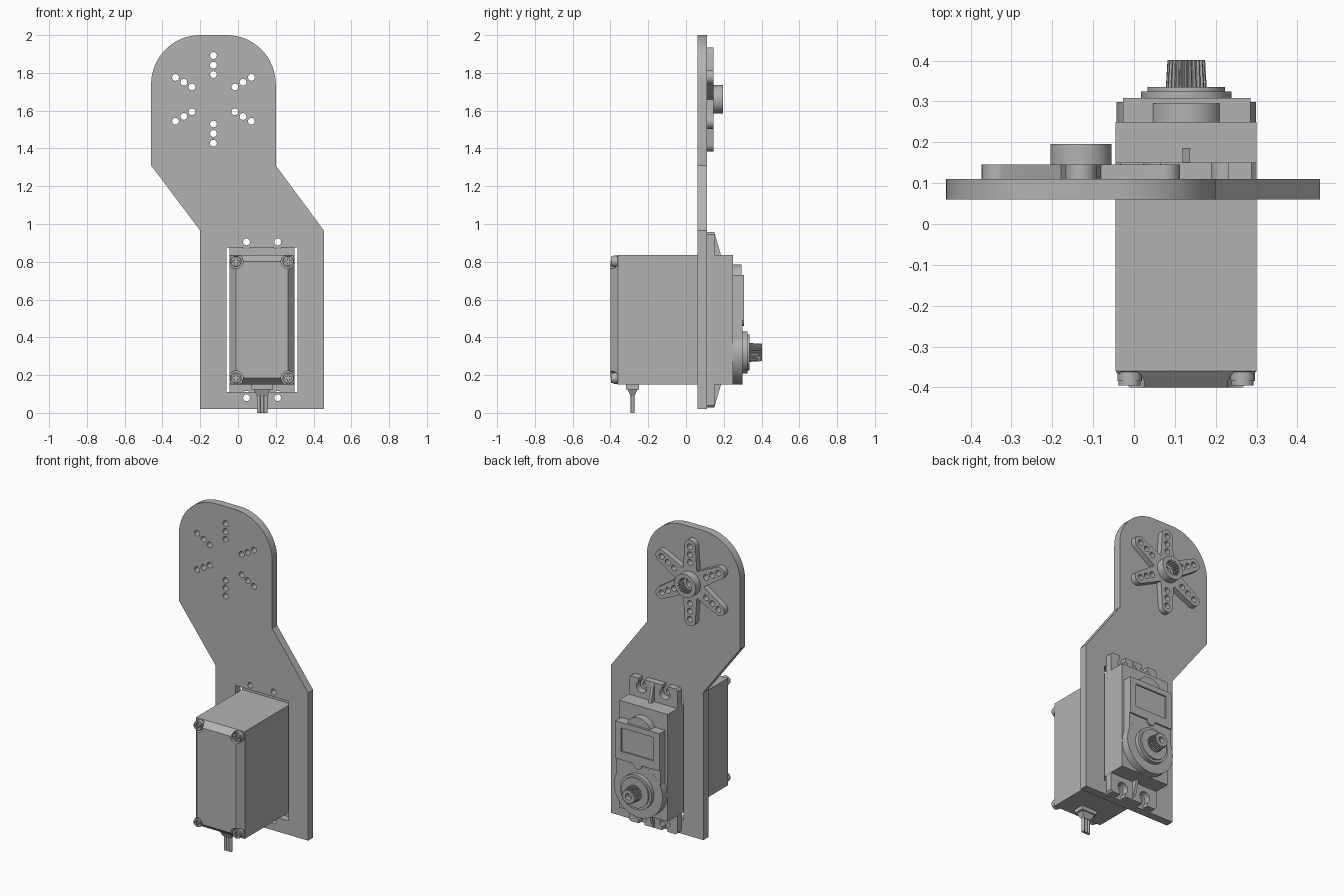
import bpy, bmesh
from math import sin, cos, pi, radians
from mathutils import Matrix

old = bpy.data.objects.get("Cube")
if old:
    bpy.data.objects.remove(old, do_unlink=True)

grey = bpy.data.materials.new("plain_grey")
grey.use_nodes = True
COLOUR = (0.45, 0.45, 0.45, 1)
grey.diffuse_color = COLOUR
grey.node_tree.nodes["Principled BSDF"].inputs["Base Color"].default_value = COLOUR
parts = []


def finish(name, bm):
    bmesh.ops.recalc_face_normals(bm, faces=bm.faces)
    mesh = bpy.data.meshes.new(name)
    bm.to_mesh(mesh)
    bm.free()
    mesh.materials.clear()
    mesh.materials.append(grey)
    ob = bpy.data.objects.new(name, mesh)
    bpy.context.collection.objects.link(ob)
    parts.append(ob)
    return ob


def prism(name, outline, y0, y1, holes=()):
    """Filled x-z outline with holes, extruded from y0 to y1."""
    cu = bpy.data.curves.new(name, 'CURVE')
    cu.dimensions = '2D'
    cu.fill_mode = 'BOTH'
    cu.extrude = (y1 - y0) / 2
    for loop in [outline, *holes]:
        sp = cu.splines.new('POLY')
        sp.points.add(len(loop) - 1)
        for p, (x, z) in zip(sp.points, loop):
            p.co = (x, z, 0, 1)
        sp.use_cyclic_u = True
    tmp = bpy.data.objects.new(name, cu)
    bpy.context.collection.objects.link(tmp)
    dg = bpy.context.evaluated_depsgraph_get()
    mesh = bpy.data.meshes.new_from_object(tmp.evaluated_get(dg))
    bm = bmesh.new()
    bm.from_mesh(mesh)
    bpy.data.objects.remove(tmp)
    bpy.data.curves.remove(cu)
    bpy.data.meshes.remove(mesh)
    bmesh.ops.remove_doubles(bm, verts=bm.verts, dist=1e-5)
    place = Matrix.Translation((0, (y0 + y1) / 2, 0)) @ Matrix.Rotation(pi / 2, 4, 'X')
    bmesh.ops.transform(bm, matrix=place, verts=bm.verts)
    return finish(name, bm)


def hull(name, pts):
    bm = bmesh.new()
    for p in pts:
        bm.verts.new(p)
    bmesh.ops.convex_hull(bm, input=bm.verts)
    bmesh.ops.dissolve_limit(bm, angle_limit=0.01, verts=bm.verts, edges=bm.edges)
    return finish(name, bm)


def arc(cx, cz, r, a0, a1, n):
    return [(cx + r * cos(radians(a0 + (a1 - a0) * i / n)),
             cz + r * sin(radians(a0 + (a1 - a0) * i / n))) for i in range(n + 1)]


def circle(cx, cz, r, n=32):
    return arc(cx, cz, r, 0, 360, n)[:-1]


def rect(x0, x1, z0, z1):
    return [(x0, z0), (x1, z0), (x1, z1), (x0, z1)]


def spline_ring(cx, cz, r, depth, teeth):
    n = teeth * 4
    return [(cx + (r - depth * (i % 4 > 1)) * cos(2 * pi * i / n),
             cz + (r - depth * (i % 4 > 1)) * sin(2 * pi * i / n)) for i in range(n)]


# Main dimensions
HX, HZ = -0.13, 1.66          # horn centre
SX, SZ = 0.128, 0.32          # output shaft centre
L, R, BOT, TOP = -0.045, 0.30, 0.15, 0.836   # motor case
MID = 0.4925                  # height the mounting ears mirror about
ARMS = [30 + 60 * k for k in range(6)]
BOLT_X = (0.045, 0.21)

# Mounting plate
horn_holes = [circle(HX + d * cos(radians(a)), HZ + d * sin(radians(a)), 0.018, 20)
              for a in ARMS for d in (0.131, 0.181, 0.232)]
bolt_holes = [circle(x, z, 0.018, 20) for x in BOLT_X for z in (0.08, 0.905)]
outline = [(-0.2, 0.02), (0.455, 0.02), (0.455, 0.965), (0.2, 1.31)]
outline += arc(-0.06, 1.74, 0.26, 0, 90, 16) + arc(-0.2, 1.74, 0.26, 90, 180, 16)
outline += [(-0.46, 1.31), (-0.2, 0.965)]
prism("mounting_plate", outline, 0.06, 0.11,
      horn_holes + bolt_holes + [rect(-0.06, 0.315, 0.11, 0.875)])

# Six-armed horn with splined hub
star = []
for a in ARMS:
    t = radians(a)
    star += arc(HX + 0.237 * cos(t), HZ + 0.237 * sin(t), 0.038, a - 82, a + 82, 12)
    v = t + pi / 6
    star.append((HX + 0.098 * cos(v), HZ + 0.098 * sin(v)))
prism("horn_star", star, 0.11, 0.146, horn_holes + [circle(HX, HZ, 0.025)])
prism("horn_hub", circle(HX, HZ, 0.075, 48), 0.146, 0.196,
      [spline_ring(HX, HZ, 0.05, 0.007, 20)])

# Motor case
prism("motor_case", rect(L, R, BOT, TOP), -0.36, 0.25)

# Bevelled end cap with round corner recesses
inset = 0.034
cap = hull("end_cap", [(x, -0.36, z) for x, z in rect(L, R, BOT, TOP)] +
           [(x, -0.40, z) for x, z in rect(L + inset, R - inset, BOT + inset, TOP - inset)])
for x in (L + inset, R - inset):
    for z in (BOT + inset, TOP - inset):
        cutter = prism("recess_cutter", circle(x, z, 0.038), -0.45, -0.363)
        parts.remove(cutter)
        bpy.context.view_layer.update()
        mod = cap.modifiers.new("recess", 'BOOLEAN')
        mod.operation, mod.object, mod.solver = 'DIFFERENCE', cutter, 'EXACT'
        dg = bpy.context.evaluated_depsgraph_get()
        cut = bpy.data.meshes.new_from_object(cap.evaluated_get(dg))
        cap.modifiers.clear()
        cap.data = cut
        bpy.data.objects.remove(cutter)
        # Corner screw with cross slot
        w, s = 0.005, 0.018
        cross = [(w, w), (w, s), (-w, s), (-w, w), (-s, w), (-s, -w),
                 (-w, -w), (-w, -s), (w, -s), (w, -w), (s, -w), (s, w)]
        prism("screw_base", circle(x, z, 0.03), -0.385, -0.36)
        prism("screw_head", circle(x, z, 0.027), -0.396, -0.385,
              [[(x + p, z + q) for p, q in cross]])

# Mounting ears with open bolt slots, and a rib on each
ear = [(L, TOP), (R, TOP), (R, 0.945), (R - 0.012, 0.957)]
for x in reversed(BOLT_X):
    ear += [(x + 0.02, 0.957)] + arc(x, 0.905, 0.036, 56, -236, 20) + [(x - 0.02, 0.957)]
ear += [(L + 0.012, 0.957), (L, 0.945)]
for side, flip in (("upper", 1), ("lower", -1)):
    def place(z):
        return MID + flip * (z - MID)
    prism(side + "_ear", [(x, place(z)) for x, z in ear], 0.106, 0.15)
    hull(side + "_rib", [(x, y, place(z)) for x in (SX - 0.009, SX + 0.009)
                         for y, z in ((0.15, TOP), (0.185, TOP), (0.15, 0.955))])

# Gearbox cover: straight upper part, round lower part, round boss on top
prism("gear_cover", rect(-0.027, 0.285, SZ, 0.73), 0.25, 0.298)
prism("gear_cover_round", circle(SX, SZ, 0.171, 64), 0.25, 0.299)
prism("gear_cover_boss", circle(SX, 0.697, 0.088, 40), 0.25, 0.295)
prism("panel_frame", rect(-0.027, 0.285, 0.49, 0.73), 0.297, 0.308,
      [rect(0.015, 0.243, 0.545, 0.695)])
prism("panel_tab", arc(SX, 0.49, 0.03, 180, 360, 12), 0.297, 0.308)

# Output shaft with stepped collar
prism("shaft_collar", circle(SX, SZ, 0.111, 48), 0.299, 0.325)
prism("shaft_collar_step", circle(SX, SZ, 0.095, 48), 0.325, 0.335)
prism("shaft_core", circle(SX, SZ, 0.04), 0.335, 0.37)
shaft = prism("output_shaft", spline_ring(SX, SZ, 0.05, 0.006, 24), 0.335, 0.402,
              [circle(SX, SZ, 0.022, 24)])
for v in shaft.data.vertices:   # slight taper at the tip
    if v.co.y > 0.4:
        v.co.x = SX + (v.co.x - SX) * 0.92
        v.co.z = SZ + (v.co.z - SZ) * 0.92

# Cable grommet and three leads
CY = -0.283


def slab(hx, hy, z):
    return [(SX + i * hx, CY + j * hy, z) for i in (-1, 1) for j in (-1, 1)]


hull("grommet_flange", slab(0.056, 0.034, 0.15) + slab(0.056, 0.034, 0.125))
hull("grommet_taper", slab(0.045, 0.026, 0.125) + slab(0.028, 0.011, 0.09))
for i in (-1, 0, 1):
    bm = bmesh.new()
    bmesh.ops.create_cone(bm, cap_ends=True, segments=16, radius1=0.0095, radius2=0.0095,
                          depth=0.1, matrix=Matrix.Translation((SX + i * 0.019, CY, 0.05)))
    finish("cable_lead", bm)

# Smooth curved walls, keep edges sharp
bpy.ops.object.select_all(action='DESELECT')
for ob in parts:
    ob.select_set(True)
bpy.context.view_layer.objects.active = parts[0]
bpy.ops.object.shade_smooth_by_angle(angle=radians(28))
